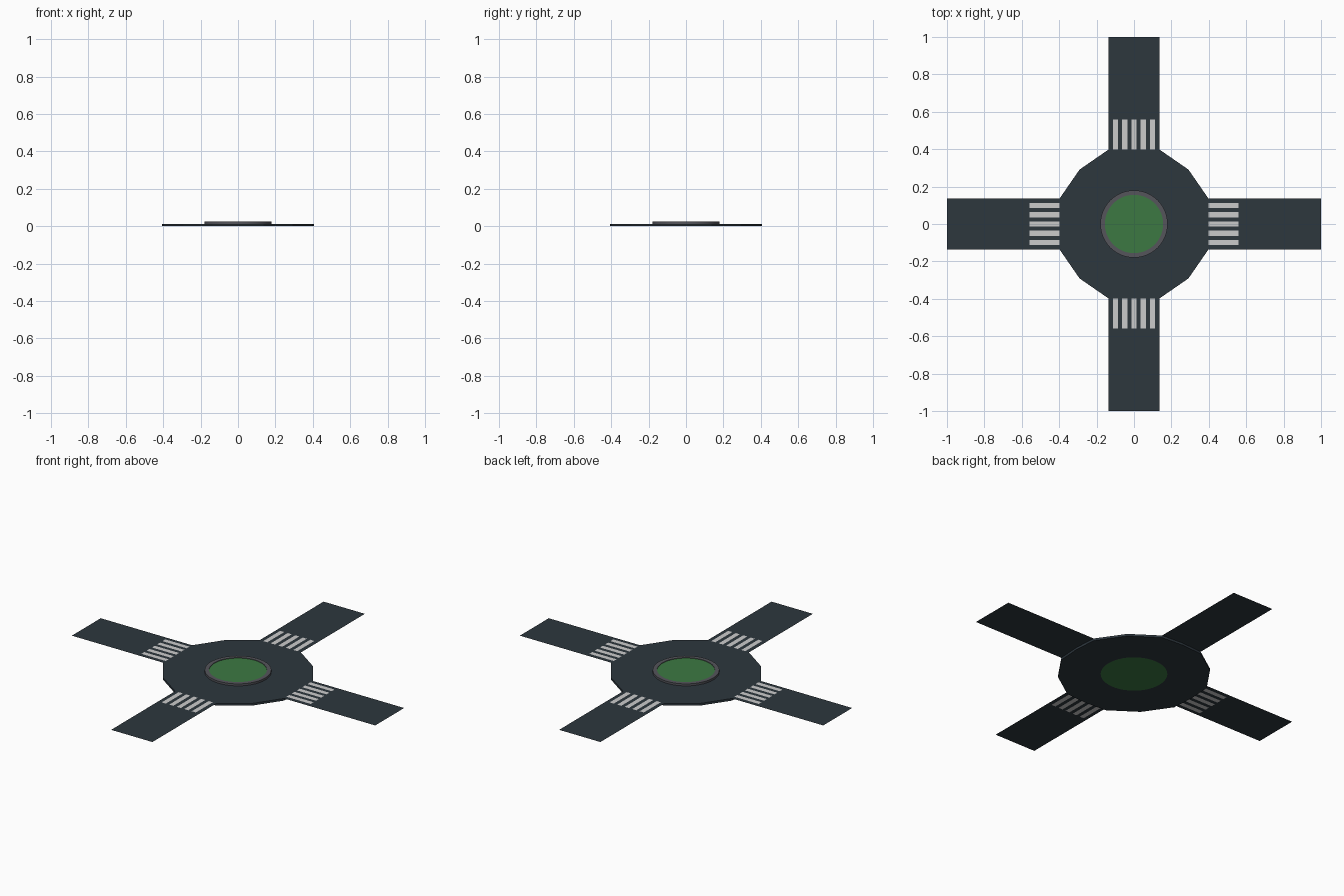
import bpy, bmesh, math

if "Cube" in bpy.data.objects:
    bpy.data.objects.remove(bpy.data.objects["Cube"])

TOP = 0.013      # road surface height
ISLAND = 0.025   # kerb height
HALF = 0.136     # half road width
JOIN = 0.398     # where arms meet the ring
R_IN = 0.18      # island radius
N = 48


def material(name, rgb):
    m = bpy.data.materials.new(name)
    m.diffuse_color = (*rgb, 1)
    m.use_nodes = True
    m.node_tree.nodes["Principled BSDF"].inputs["Base Color"].default_value = m.diffuse_color
    return m


ASPHALT = material("asphalt", (0.026, 0.038, 0.048))
PAINT = material("paint", (0.8, 0.8, 0.8))
KERB = material("kerb_stone", (0.09, 0.09, 0.105))
GRASS = material("grass", (0.045, 0.19, 0.055))


def finish(name, bm, mat):
    me = bpy.data.meshes.new(name)
    bm.to_mesh(me)
    bm.free()
    ob = bpy.data.objects.new(name, me)
    bpy.context.collection.objects.link(ob)
    me.materials.append(mat)
    return ob


def circle(r, n=N):
    return [(r * math.cos(2 * math.pi * i / n), r * math.sin(2 * math.pi * i / n)) for i in range(n)]


def turn(p, k):
    x, y = p
    for _ in range(k):
        x, y = -y, x
    return x, y


def sheet(bm, pts, z):
    return bm.faces.new([bm.verts.new((x, y, z)) for x, y in pts])


def extrude_up(bm, height):
    faces = bm.faces[:]
    res = bmesh.ops.extrude_face_region(bm, geom=faces, use_keep_orig=True)
    verts = [v for v in res["geom"] if isinstance(v, bmesh.types.BMVert)]
    bmesh.ops.translate(bm, verts=verts, vec=(0, 0, height))
    bmesh.ops.recalc_face_normals(bm, faces=bm.faces)


def ring(name, outer, inner, height, mat):
    # flat ring between two closed loops, thickened upwards
    bm = bmesh.new()
    edges = []
    for loop in (outer, inner):
        vs = [bm.verts.new((x, y, 0)) for x, y in loop]
        edges += [bm.edges.new((vs[i - 1], vs[i])) for i in range(len(vs))]
    bmesh.ops.triangle_fill(bm, edges=edges, use_beauty=True)
    extrude_up(bm, height)
    return finish(name, bm, mat)


# Faceted ring road: each quarter repeats four points
quarter = [(0.407, 0), (JOIN, HALF), (0.291, 0.291), (HALF, JOIN)]
ring("ring_road", [turn(p, k) for k in range(4) for p in quarter], circle(R_IN), TOP, ASPHALT)

# Four thin road arms with crossings
for k, side in enumerate(("right", "back", "left", "front")):
    bm = bmesh.new()
    arm = [(JOIN, -HALF), (1, -HALF), (1, HALF), (JOIN, HALF)]
    sheet(bm, [turn(p, k) for p in arm], TOP)
    finish(f"{side}_road_arm", bm, ASPHALT)

    bm = bmesh.new()
    for i in range(-2, 3):
        c, w = i * 0.0495, 0.0135
        stripe = [(JOIN, c - w), (0.558, c - w), (0.558, c + w), (JOIN, c + w)]
        pts = [turn(p, k) for p in stripe]
        sheet(bm, pts, TOP + 0.001)
        if k >= 2:  # left and front paint also shows underneath
            sheet(bm, pts, TOP - 0.001).normal_flip()
    finish(f"{side}_crossing", bm, PAINT)

# Central island: kerb ring, lawn on top, green underside
kerb = ring("island_kerb", circle(R_IN), circle(0.156), ISLAND, KERB)
bm = bmesh.new()
sheet(bm, circle(0.156), ISLAND - 0.003)
finish("island_lawn", bm, GRASS)
bm = bmesh.new()
sheet(bm, circle(R_IN), -0.0005).normal_flip()
finish("island_base", bm, GRASS)

# Smooth only the round kerb
bpy.context.view_layer.objects.active = kerb
kerb.select_set(True)
bpy.ops.object.shade_smooth_by_angle(angle=math.radians(30))
